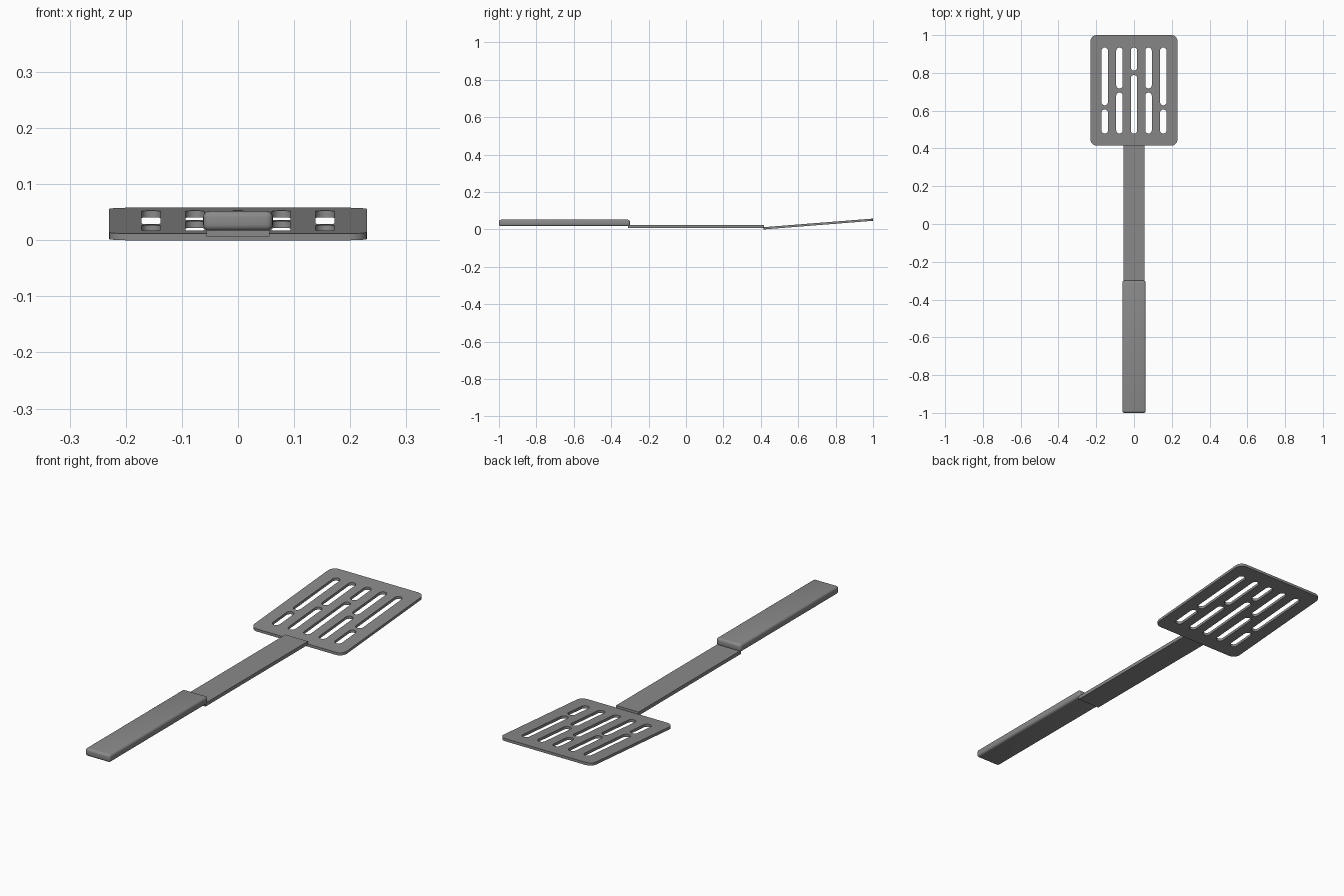
import bpy, bmesh, math

if "Cube" in bpy.data.objects:
    bpy.data.objects.remove(bpy.data.objects["Cube"])

grey = bpy.data.materials.new("grey")
grey.diffuse_color = (0.25, 0.255, 0.25, 1)
grey.use_nodes = True
grey.node_tree.nodes["Principled BSDF"].inputs["Base Color"].default_value = grey.diffuse_color


def finish(obj, angle=35):
    obj.data.materials.clear()
    obj.data.materials.append(grey)
    bpy.ops.object.select_all(action='DESELECT')
    obj.select_set(True)
    bpy.context.view_layer.objects.active = obj
    bpy.ops.object.shade_smooth_by_angle(angle=math.radians(angle))


def rounded_rect(x0, x1, y0, y1, r, steps=6):
    """Outline of a rectangle with round corners, anticlockwise."""
    pts = []
    corners = [(x1 - r, y1 - r), (x0 + r, y1 - r), (x0 + r, y0 + r), (x1 - r, y0 + r)]
    for i, (cx, cy) in enumerate(corners):
        for k in range(steps + 1):
            a = math.pi / 2 * (i + k / steps)
            pts.append((cx + r * math.cos(a), cy + r * math.sin(a)))
    return pts


def box(name, x, y0, y1, z0, z1, bevel=0, segments=4):
    bm = bmesh.new()
    bmesh.ops.create_cube(bm, size=1)
    for v in bm.verts:
        v.co = (v.co.x * 2 * x, (y0 + y1) / 2 + v.co.y * (y1 - y0),
                (z0 + z1) / 2 + v.co.z * (z1 - z0))
    if bevel:
        bmesh.ops.bevel(bm, geom=bm.edges[:], offset=bevel, segments=segments,
                        profile=0.5, affect='EDGES')
    mesh = bpy.data.meshes.new(name)
    bm.to_mesh(mesh)
    bm.free()
    obj = bpy.data.objects.new(name, mesh)
    bpy.context.collection.objects.link(obj)
    finish(obj)
    return obj


# Slotted blade: outline and slots filled as one flat curve, then tilted
Y0, Y1, THICK, RISE = 0.415, 1.0, 0.012, 0.046
LOW, HIGH, SLOT = 0.479, 0.934, 0.017
outlines = [rounded_rect(-0.23, 0.23, Y0, Y1, 0.032)]
for x, low_end, high_start in [(0, 0.788, 0.812), (0.077, 0.696, 0.718), (0.155, 0.606, 0.628)]:
    for sx in ([x] if x == 0 else [-x, x]):
        for a, b in ((LOW, low_end), (high_start, HIGH)):
            outlines.append(rounded_rect(sx - SLOT, sx + SLOT, a, b, SLOT * 0.98))

curve = bpy.data.curves.new("blade_outline", 'CURVE')
curve.dimensions = '2D'
curve.fill_mode = 'BOTH'
curve.extrude = THICK / 2
for pts in outlines:
    spline = curve.splines.new('POLY')
    spline.points.add(len(pts) - 1)
    for p, (px, py) in zip(spline.points, pts):
        p.co = (px, py, 0, 1)
    spline.use_cyclic_u = True
helper = bpy.data.objects.new("blade_outline", curve)
bpy.context.collection.objects.link(helper)
bpy.context.view_layer.update()
mesh = bpy.data.meshes.new_from_object(helper.evaluated_get(bpy.context.evaluated_depsgraph_get()))
bpy.data.objects.remove(helper)

bm = bmesh.new()
bm.from_mesh(mesh)
bmesh.ops.remove_doubles(bm, verts=bm.verts[:], dist=0.0002)
bmesh.ops.recalc_face_normals(bm, faces=bm.faces[:])
for v in bm.verts:
    v.co.z += THICK / 2 + RISE * (v.co.y - Y0) / (Y1 - Y0)
bm.to_mesh(mesh)
bm.free()
blade = bpy.data.objects.new("blade", mesh)
bpy.context.collection.objects.link(blade)
finish(blade)

# Flat shaft and rounded grip
box("shaft", 0.056, -0.31, 0.417, 0.007, 0.023)
box("grip", 0.062, -1.0, -0.30, 0.017, 0.052, bevel=0.011)
